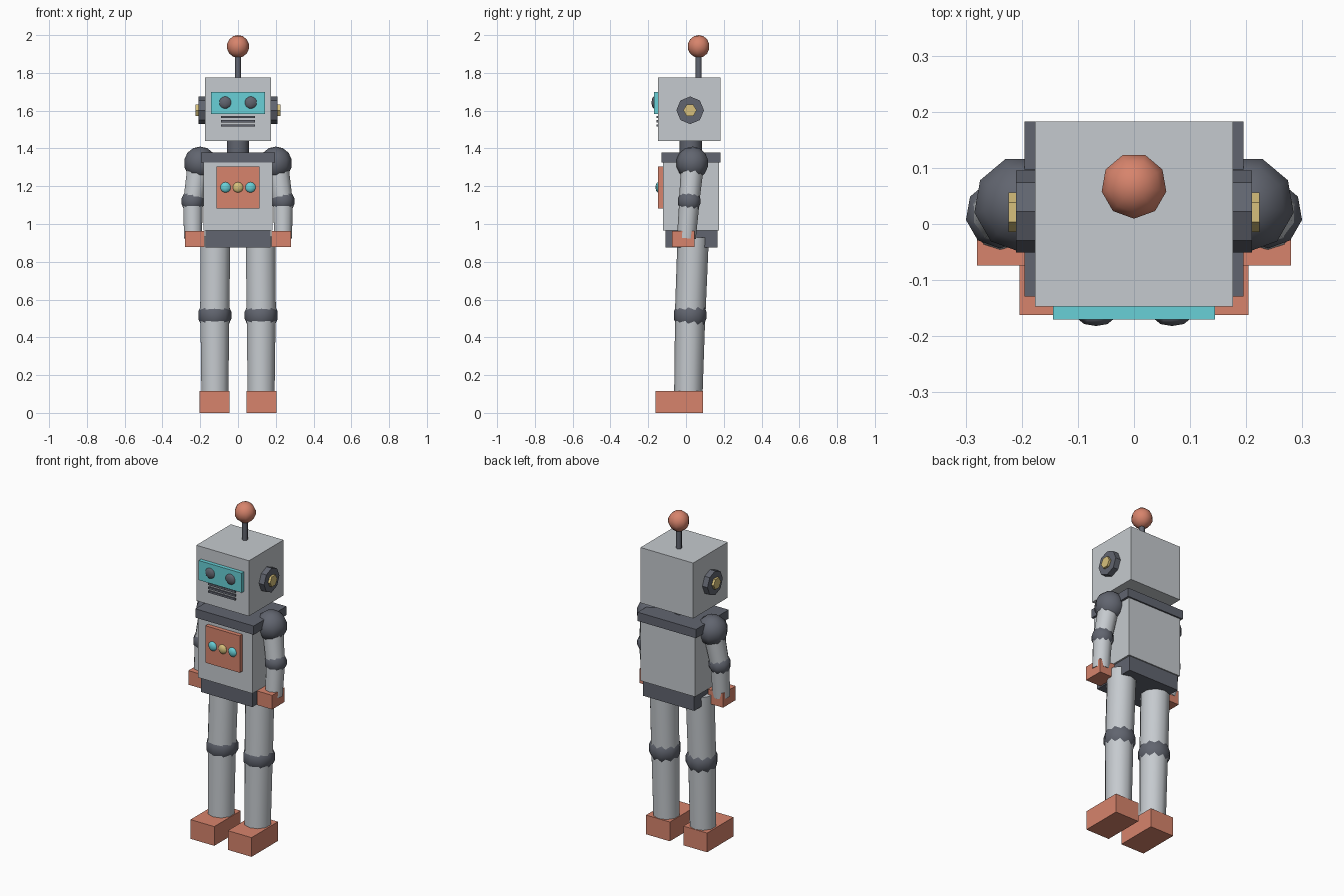
import bpy, bmesh, math
from mathutils import Vector, Matrix

if "Cube" in bpy.data.objects:
    bpy.data.objects.remove(bpy.data.objects["Cube"])


def material(name, rgb):
    m = bpy.data.materials.new(name)
    m.diffuse_color = (*rgb, 1)
    m.use_nodes = True
    m.node_tree.nodes["Principled BSDF"].inputs["Base Color"].default_value = m.diffuse_color
    return m


LIGHT = material("light_metal", (0.56, 0.59, 0.62))
DARK = material("dark_metal", (0.12, 0.13, 0.16))
ORANGE = material("orange_paint", (0.68, 0.23, 0.15))
TEAL = material("teal_glass", (0.14, 0.63, 0.68))
YELLOW = material("yellow_paint", (0.68, 0.53, 0.20))


def finish(name, bm, mat, smooth=False):
    me = bpy.data.meshes.new(name)
    bm.to_mesh(me)
    bm.free()
    me.materials.append(mat)
    if smooth:
        me.polygons.foreach_set("use_smooth", [True] * len(me.polygons))
        me.set_sharp_from_angle(angle=math.radians(50))
    ob = bpy.data.objects.new(name, me)
    bpy.context.collection.objects.link(ob)
    return ob


def box(name, x, y, z, mat):
    """Block from (min, max) ranges."""
    bm = bmesh.new()
    bmesh.ops.create_cube(bm, size=1)
    for v in bm.verts:
        v.co = Vector([(a + b) / 2 + c * (b - a) for (a, b), c in zip((x, y, z), v.co)])
    return finish(name, bm, mat)


def ball(name, centre, radius, mat, squash=(1, 1, 1), segs=9, rings=7):
    """Low-poly sphere with one meridian facing the front."""
    bm = bmesh.new()
    bmesh.ops.create_uvsphere(bm, u_segments=segs, v_segments=rings, radius=radius)
    w = max(bm.verts, key=lambda v: v.co.xy.length).co
    turn = -math.pi / 2 - math.atan2(w.y, w.x)
    bm.transform(Matrix.Translation(centre) @ Matrix.Diagonal((*squash, 1))
                 @ Matrix.Rotation(turn, 4, 'Z'))
    return finish(name, bm, mat, True)


def rod(name, a, b, ra, rb, mat, segs=10, smooth=True):
    """Tapered cylinder between two points."""
    a, b = Vector(a), Vector(b)
    d = b - a
    bm = bmesh.new()
    bmesh.ops.create_cone(bm, cap_ends=True, segments=segs, radius1=ra, radius2=rb, depth=d.length)
    rot = Vector((0, 0, 1)).rotation_difference(d).to_matrix().to_4x4()
    bm.transform(Matrix.Translation((a + b) / 2) @ rot)
    return finish(name, bm, mat, smooth)


# Head, antenna and neck
box("head", (-.176, .176), (-.147, .183), (1.44, 1.775), LIGHT)
rod("antenna_stem", (0, .067, 1.765), (0, .067, 1.92), .016, .016, DARK, 8)
ball("antenna_ball", (0, .068, 1.94), .06, ORANGE)
rod("neck", (0, .025, 1.36), (0, .025, 1.45), .06, .06, DARK)

# Face
box("visor", (-.144, .144), (-.17, -.14), (1.582, 1.70), TEAL)
for i, z in enumerate((1.567, 1.544, 1.521)):
    box(f"mouth_bar_{i}", (-.09, .09), (-.156, -.14), (z - .006, z + .006), DARK)

# Torso
box("collar", (-.195, .195), (-.129, .183), (1.326, 1.379), DARK)
box("torso", (-.182, .182), (-.122, .174), (.965, 1.326), LIGHT)
box("pelvis", (-.172, .172), (-.108, .167), (.875, .965), DARK)
box("chest_panel", (-.115, .115), (-.147, -.115), (1.082, 1.305), ORANGE)
for i, mat in enumerate((TEAL, YELLOW, TEAL)):
    ball(f"chest_button_{i}", ((i - 1) * .066, -.146, 1.194), .028, mat, (1, .55, 1))

for side, s in (("left", -1), ("right", 1)):
    # Eyes and ears
    ball(f"{side}_eye", (s * .068, -.167, 1.643), .033, DARK, (1, .46, 1))
    rod(f"{side}_ear", (s * .165, .022, 1.602), (s * .21, .022, 1.602), .073, .073, DARK, 8, False)
    rod(f"{side}_ear_knob", (s * .2, .021, 1.602), (s * .224, .021, 1.602), .035, .035, YELLOW, 6, False)

    # Arm
    ball(f"{side}_shoulder", (s * .2, .035, 1.322), .088, DARK)
    rod(f"{side}_upper_arm", (s * .238, .017, 1.12), (s * .208, .035, 1.32), .054, .061, LIGHT)
    ball(f"{side}_elbow", (s * .239, .018, 1.12), .063, DARK)
    rod(f"{side}_forearm", (s * .238, .002, .925), (s * .239, .018, 1.12), .05, .054, LIGHT)
    x = sorted((s * .178, s * .28))
    box(f"{side}_hand", x, (-.074, .046), (.877, .962), ORANGE)

    # Leg
    rod(f"{side}_thigh", (s * .123, .022, .517), (s * .12, .038, .93), .081, .083, LIGHT)
    ball(f"{side}_knee", (s * .123, .024, .517), .091, DARK)
    rod(f"{side}_shin", (s * .122, .012, .08), (s * .123, .022, .517), .075, .08, LIGHT)
    x = sorted((s * .045, s * .204))
    box(f"{side}_foot", x, (-.162, .09), (0, .116), ORANGE)
